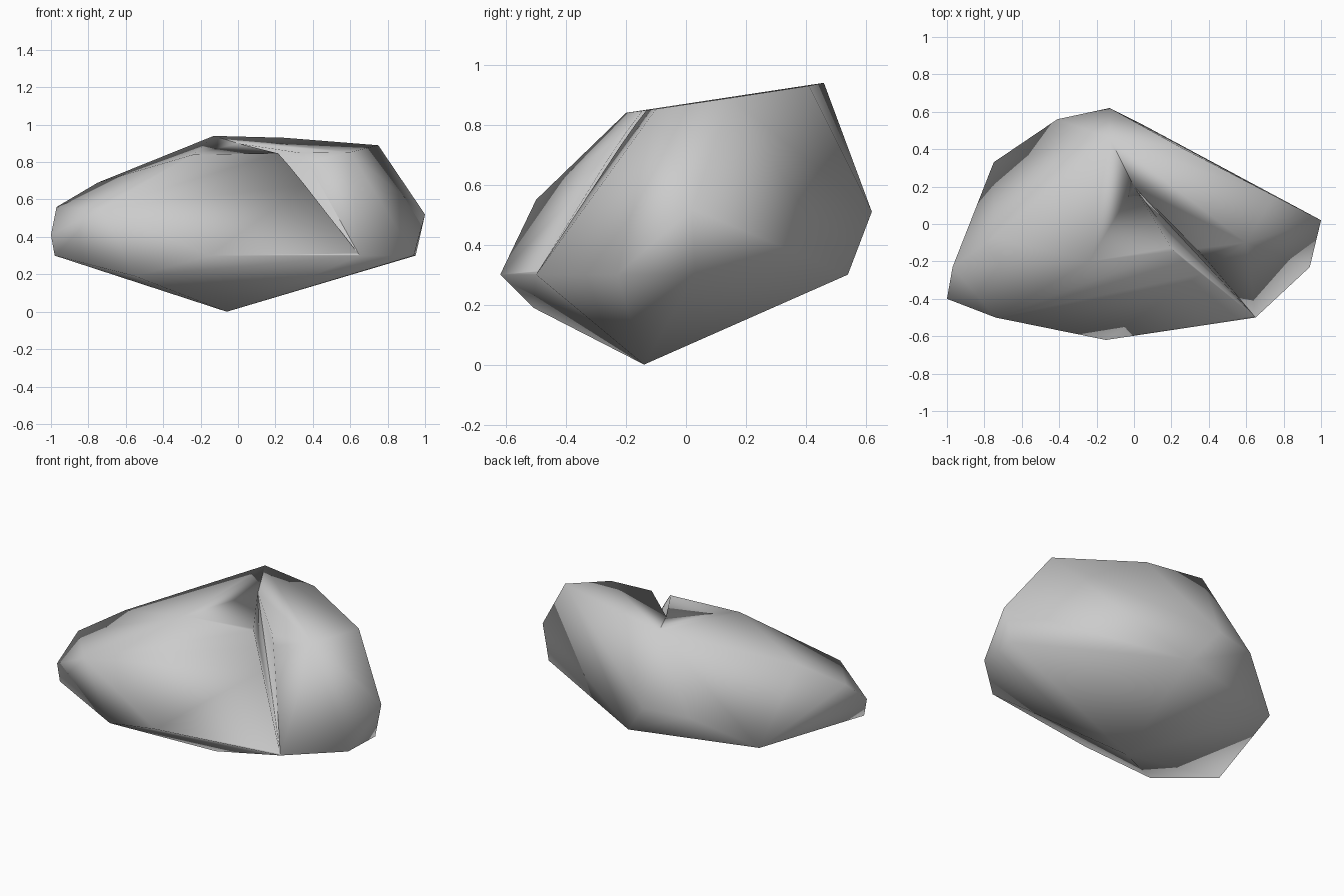
import bpy, bmesh

cube = bpy.data.objects.get("Cube")
if cube:
    bpy.data.objects.remove(cube, do_unlink=True)

# Stone material
stone = bpy.data.materials.new("stone_grey")
stone.use_nodes = True
grey = (0.6, 0.6, 0.6, 1)
stone.diffuse_color = grey
stone.node_tree.nodes["Principled BSDF"].inputs["Base Color"].default_value = grey


def hull(name, points):
    """Object wrapped tightly around a handful of corner points."""
    bm = bmesh.new()
    for p in points:
        bm.verts.new(p)
    bmesh.ops.convex_hull(bm, input=bm.verts[:], use_existing_faces=False)
    loose = [v for v in bm.verts if not v.link_faces]
    bmesh.ops.delete(bm, geom=loose, context='VERTS')
    bmesh.ops.recalc_face_normals(bm, faces=bm.faces[:])
    mesh = bpy.data.meshes.new(name)
    bm.to_mesh(mesh)
    bm.free()
    mesh.materials.append(stone)
    obj = bpy.data.objects.new(name, mesh)
    bpy.context.collection.objects.link(obj)
    return obj


# Corners of the boulder
top_rim = [(-.24, -.2, .84), (.6, -.1, .853), (.75, .15, .89),
           (.25, .41, .93), (-.13, .46, .94)]
middle = [(1, .02, .52), (-.13, .62, .51), (-.41, .56, .5), (-.75, -.07, .69),
          (-.97, -.23, .56), (-1, -.4, .41), (-.74, -.5, .55)]
lower_rim = [(.95, .03, .3), (.94, -.23, .3), (.65, -.5, .3), (-.15, -.62, .3),
             (-.98, -.4, .3), (-.75, .33, .31), (.03, .54, .3)]
underside = [(-.55, -.51, .19), (-.06, -.14, 0)]
boulder = hull("boulder", top_rim + middle + lower_rim + underside)

# Wedge that splits the top and front
crack = hull("crack_cutter", [(0, .2, .9), (.655, -.505, .3), (.2, -.15, .9),
                              (.34, -.13, .9), (.2, -.07, .72)])
crack.hide_render = True

cut = boulder.modifiers.new("crack", 'BOOLEAN')
cut.operation = 'DIFFERENCE'
cut.solver = 'EXACT'
cut.object = crack
bpy.context.view_layer.objects.active = boulder
boulder.select_set(True)
bpy.ops.object.modifier_apply(modifier=cut.name)
bpy.data.objects.remove(crack, do_unlink=True)

boulder.data.shade_smooth()
